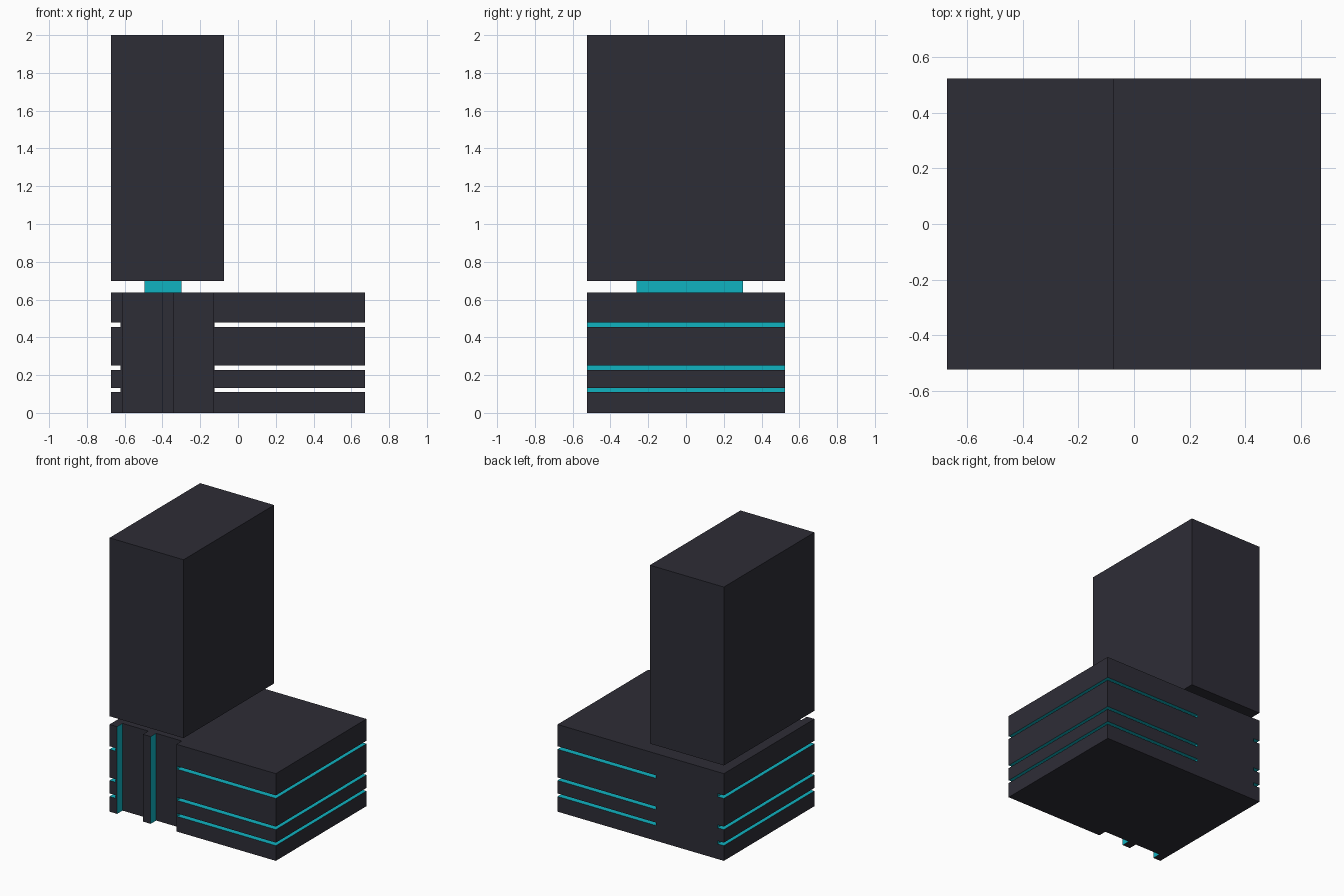
import bpy, bmesh
from mathutils import Matrix, Vector

if "Cube" in bpy.data.objects:
    bpy.data.objects.remove(bpy.data.objects["Cube"])


def make_material(name, rgb):
    m = bpy.data.materials.new(name)
    m.diffuse_color = (*rgb, 1)
    m.use_nodes = True
    m.node_tree.nodes["Principled BSDF"].inputs["Base Color"].default_value = m.diffuse_color
    return m


charcoal = make_material("charcoal", (0.027, 0.026, 0.037))
cyan = make_material("cyan", (0.005, 0.445, 0.527))

X, Y = 0.672, 0.523          # half width and half depth
BASE_TOP = 0.637


def boxes(name, spans, mats):
    """One object made of boxes given as (x0, x1, y0, y1, z0, z1)."""
    bm = bmesh.new()
    for x0, x1, y0, y1, z0, z1 in spans:
        mid = Vector(((x0 + x1) / 2, (y0 + y1) / 2, (z0 + z1) / 2))
        size = Matrix.Diagonal((x1 - x0, y1 - y0, z1 - z0, 1))
        bmesh.ops.create_cube(bm, size=1, matrix=Matrix.Translation(mid) @ size)
    mesh = bpy.data.meshes.new(name)
    bm.to_mesh(mesh)
    bm.free()
    for m in mats:
        mesh.materials.append(m)
    ob = bpy.data.objects.new(name, mesh)
    bpy.context.collection.objects.link(ob)
    return ob


# Upper tower and the connecting neck
boxes("tower", [(-X, -0.074, -Y, Y, 0.697, 2.0)], [charcoal])
boxes("neck", [(-0.495, -0.298, -0.262, 0.302, BASE_TOP, 0.697)], [cyan])

# Base block
base = boxes("base", [(-X, X, -Y, Y, 0, BASE_TOP)], [charcoal, cyan])

# Cutters: horizontal slots on both sides, vertical recesses on the front
cuts = []
for z in (0.111, 0.228, 0.456):
    cuts.append((-0.125, 1, -1, 1, z, z + 0.022))
    cuts.append((-1, -0.622, -1, 1, z, z + 0.022))
for x0, x1 in ((-0.611, -0.402), (-0.339, -0.132)):
    cuts.append((x0, x1, -1, -Y + 0.063, -0.5, 1))
cutter = boxes("slot_cutter", cuts, [charcoal, cyan])

mod = base.modifiers.new("slots", 'BOOLEAN')
mod.operation = 'DIFFERENCE'
mod.solver = 'EXACT'
mod.object = cutter
bpy.context.view_layer.objects.active = base
bpy.ops.object.modifier_apply(modifier=mod.name)
bpy.data.objects.remove(cutter)

# Slot floors, ceilings and inner side walls are cyan
for p in base.data.polygons:
    inner_level = abs(p.normal.z) > 0.5 and 0.01 < p.center.z < BASE_TOP - 0.01
    inner_wall = abs(p.normal.x) > 0.5 and abs(p.center.x) < X - 0.01
    p.material_index = 1 if inner_level or inner_wall else 0
